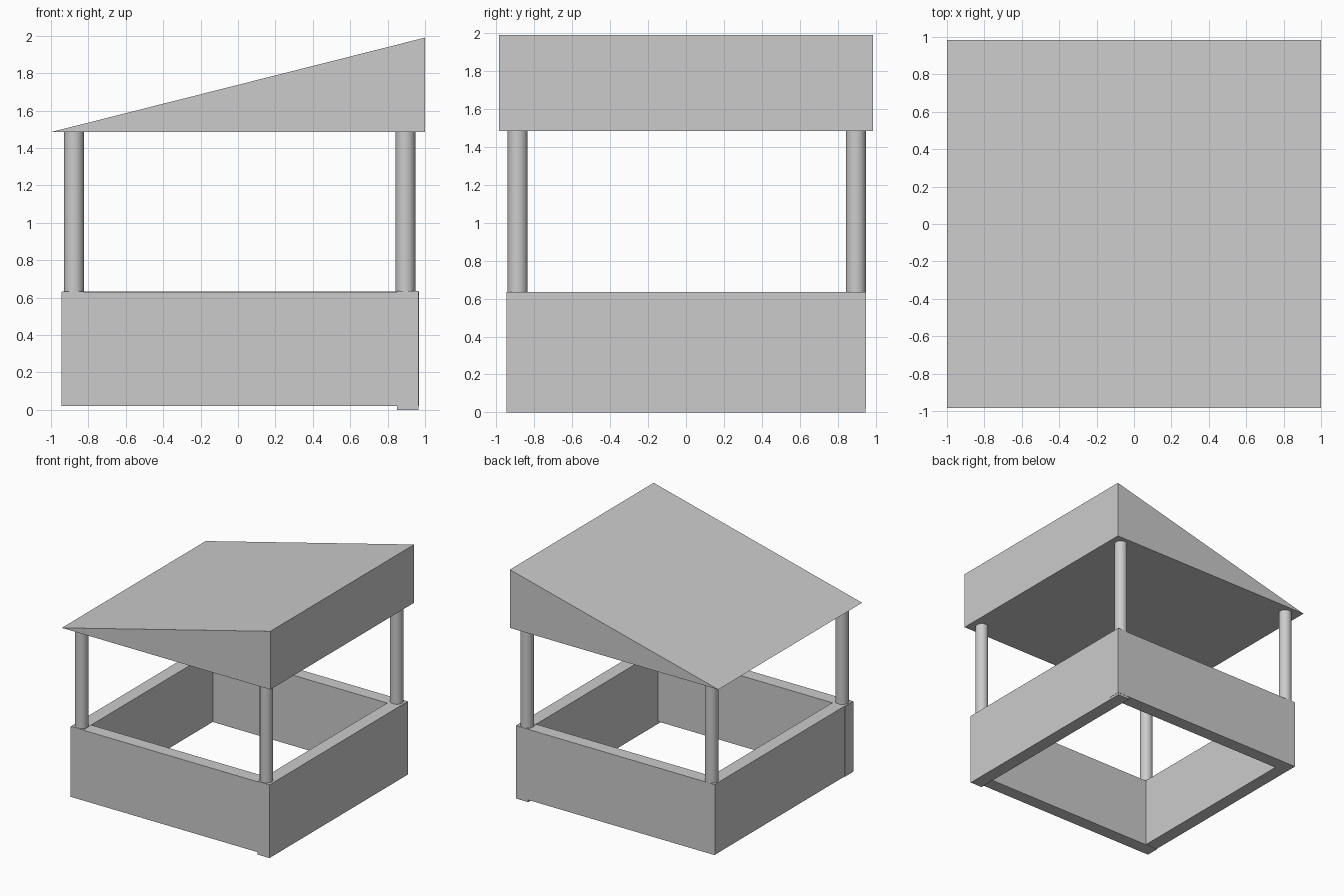
import bpy
import bmesh
import math

cube = bpy.data.objects.get("Cube")
if cube:
    bpy.data.objects.remove(cube, do_unlink=True)

grey = bpy.data.materials.new("plain_grey")
grey.use_nodes = True
GREY = (0.6, 0.6, 0.6, 1.0)
grey.diffuse_color = GREY
grey.node_tree.nodes["Principled BSDF"].inputs["Base Color"].default_value = GREY


def add_object(name, bm):
    mesh = bpy.data.meshes.new(name)
    bmesh.ops.recalc_face_normals(bm, faces=bm.faces)
    bm.to_mesh(mesh)
    bm.free()
    mesh.materials.append(grey)
    obj = bpy.data.objects.new(name, mesh)
    bpy.context.collection.objects.link(obj)
    return obj


def box(name, xs, ys, zs):
    bm = bmesh.new()
    bmesh.ops.create_cube(bm, size=1)
    for v in bm.verts:
        v.co = [r[0] if c < 0 else r[1] for c, r in zip(v.co, (xs, ys, zs))]
    return add_object(name, bm)


def post(name, x, y, bottom, top, radius=0.053):
    bm = bmesh.new()
    bmesh.ops.create_cone(bm, cap_ends=True, segments=32, radius1=radius,
                          radius2=radius, depth=top - bottom)
    bmesh.ops.translate(bm, verts=bm.verts, vec=(x, y, (top + bottom) / 2))
    obj = add_object(name, bm)
    bpy.context.view_layer.objects.active = obj
    obj.select_set(True)
    bpy.ops.object.shade_smooth_by_angle(angle=math.radians(40))
    obj.select_set(False)


def wedge(name, half_x, half_y, bottom, top):
    bm = bmesh.new()
    profile = [(-half_x, bottom), (half_x, bottom), (half_x, top)]
    face = bm.faces.new([bm.verts.new((x, -half_y, z)) for x, z in profile])
    ext = bmesh.ops.extrude_face_region(bm, geom=[face])["geom"]
    moved = [g for g in ext if isinstance(g, bmesh.types.BMVert)]
    bmesh.ops.translate(bm, verts=moved, vec=(0, 2 * half_y, 0))
    return add_object(name, bm)


bpy.ops.object.select_all(action="DESELECT")

# Low walls around an open floor; the left one reaches the ground
T = 0.115
box("front_wall", (-0.943, 0.963), (-0.945, -0.945 + T), (0.02, 0.63))
box("back_wall", (-0.938, 0.967), (0.95 - T, 0.95), (0.02, 0.632))
box("right_wall", (-0.94, -0.94 + T), (-0.943, 0.948), (0.022, 0.632))
box("left_wall", (0.965 - T, 0.965), (-0.947, 0.948), (0.0, 0.635))

# Round corner posts
ROOF_Z = 1.485
for side, x in (("right", -0.877), ("left", 0.895)):
    for end, y in (("front", -0.888), ("back", 0.897)):
        post(f"{end}_{side}_post", x, y, 0.1, ROOF_Z)

# Solid sloping roof
wedge("roof", 1.0, 0.985, ROOF_Z, 1.99)
